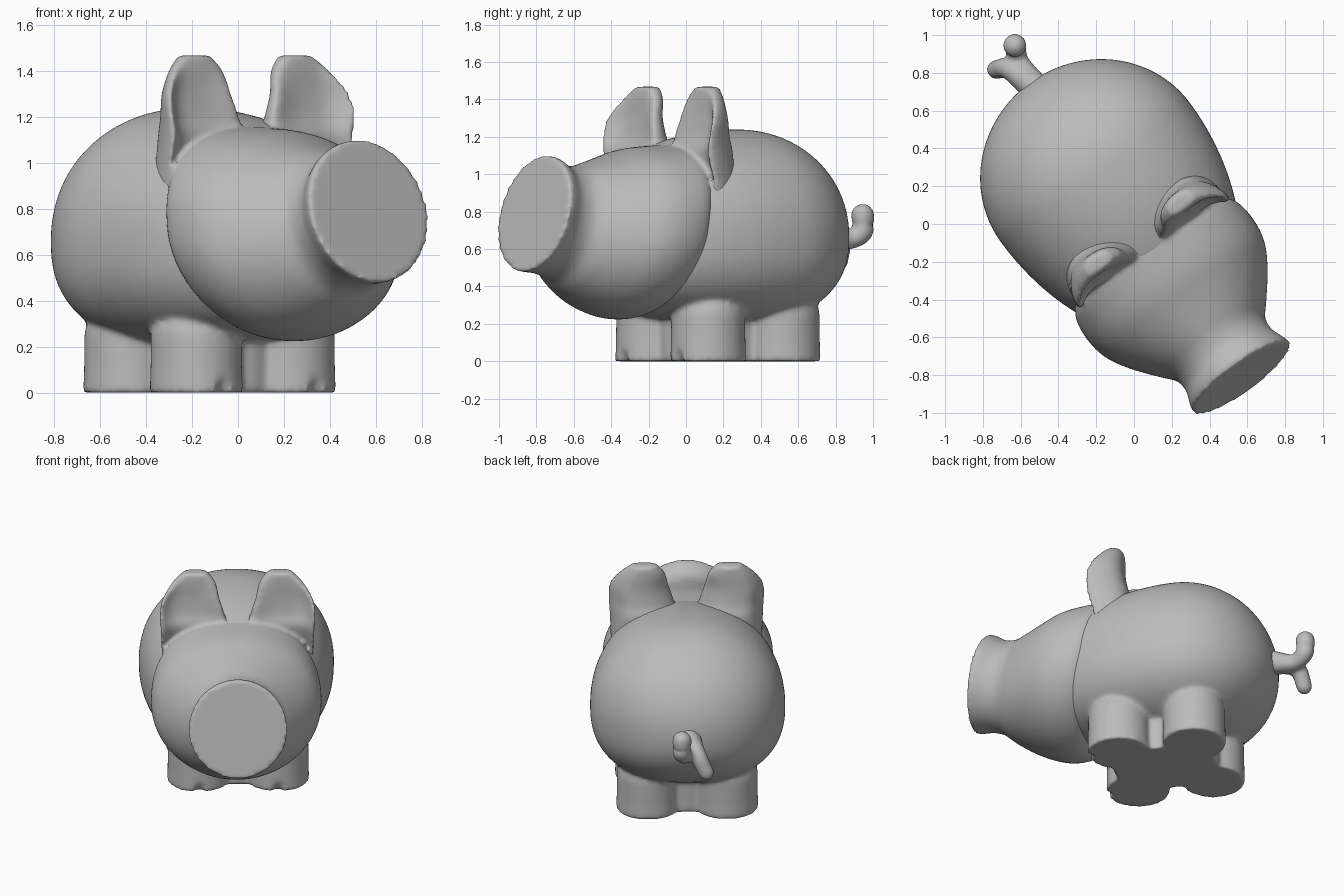
import bpy, bmesh, math
from mathutils import Vector, Matrix

if "Cube" in bpy.data.objects:
    bpy.data.objects.remove(bpy.data.objects["Cube"], do_unlink=True)

TURN = math.radians(36)   # the whole figure is turned towards its left
SIDES = 64

clay = bpy.data.materials.new("grey_clay")
clay.use_nodes = True
grey = (0.5, 0.5, 0.5, 1)
clay.diffuse_color = grey
clay.node_tree.nodes["Principled BSDF"].inputs["Base Color"].default_value = grey


def smooth_path(points, steps=6):
    """Catmull-Rom resampling of tuples of any length."""
    pts = [points[0], *points, points[-1]]
    out = []
    for a, b, c, d in zip(pts, pts[1:], pts[2:], pts[3:]):
        for i in range(steps):
            t = i / steps
            out.append([0.5 * (2 * q + (r - p) * t + (2 * p - 5 * q + 4 * r - s) * t * t
                               + (3 * q - p - 3 * r + s) * t ** 3)
                        for p, q, r, s in zip(a, b, c, d)])
    return out + [list(points[-1])]


def loft(bm, rings):
    """Closed skin over a list of point rings."""
    rows = [[bm.verts.new(p) for p in ring] for ring in rings]
    n = len(rows[0])
    faces = [bm.faces.new((a[i], a[(i + 1) % n], b[(i + 1) % n], b[i]))
             for a, b in zip(rows, rows[1:]) for i in range(n)]
    faces += [bm.faces.new(rows[0]), bm.faces.new(rows[-1])]
    bmesh.ops.recalc_face_normals(bm, faces=faces)


def angles(n=SIDES):
    return [2 * math.pi * i / n for i in range(n)]


def power(v, e):
    return math.copysign(abs(v) ** e, v)


def ball(bm, center, radius):
    bmesh.ops.create_uvsphere(bm, u_segments=32, v_segments=20, radius=radius,
                              matrix=Matrix.Translation(center))


def tube(bm, points):
    """Round tube along (x, y, z, radius) points with rounded ends."""
    path = smooth_path(points)
    rings = []
    for i, p in enumerate(path):
        ahead = Vector(path[min(i + 1, len(path) - 1)][:3])
        behind = Vector(path[max(i - 1, 0)][:3])
        turn = (ahead - behind).to_track_quat('Z', 'Y')
        rings.append([Vector(p[:3]) + turn @ Vector((math.cos(a), math.sin(a), 0)) * p[3]
                      for a in angles(20)])
    loft(bm, rings)
    for p in (path[0], path[-1]):
        ball(bm, p[:3], p[3])


def finish(bm, name, smoothing):
    """Fuse the overlapping parts into one soft skin."""
    mesh = bpy.data.meshes.new(name)
    bm.to_mesh(mesh)
    bm.free()
    mesh.materials.append(clay)
    ob = bpy.data.objects.new(name, mesh)
    bpy.context.collection.objects.link(ob)
    ob.rotation_euler.z = TURN
    remesh = ob.modifiers.new("fuse", 'REMESH')
    remesh.mode = 'VOXEL'
    remesh.voxel_size = 0.0135
    remesh.use_smooth_shade = True
    soft = ob.modifiers.new("soften", 'SMOOTH')
    soft.factor = 0.5
    soft.iterations = smoothing


# Torso: egg shape, long towards the front, blunt at the rear, full at the belly
bm = bmesh.new()
rings = []
for i in range(1, 48):
    t = math.pi * i / 48
    c, s = math.cos(t), math.sin(t)
    y = 0.34 + c * (0.59 if c > 0 else 0.98)
    belly = 0.47 * (s if c > 0 else s ** 0.6)
    ring = []
    for a in angles():
        up = math.sin(a)
        height, e = (0.58 * s, 0.95) if up > 0 else (belly, 0.82)
        ring.append((0.622 * s * power(math.cos(a), e) - 0.005, y, 0.66 + height * power(up, e)))
    rings.append(ring)
loft(bm, rings)

# Legs: stout columns, the front pair with a small toe cleft
for side in (-1, 1):
    for y, cleft in ((-0.035, 0.05), (0.457, 0)):
        rings = []
        for z, r in smooth_path([(0, 0.203), (0.1, 0.199), (0.2, 0.198), (0.27, 0.195), (0.34, 0.17)]):
            ring = []
            for a in angles():
                dent = cleft * max(0, 1 - z / 0.07) * math.exp(-((a - 1.5 * math.pi) / 0.12) ** 2)
                ring.append((side * 0.25 + (r - dent) * math.cos(a), y + (r - dent) * math.sin(a), z))
            rings.append(ring)
        loft(bm, rings)

# Web joining the four legs
loft(bm, [[(0.26 * math.cos(a), 0.21 + 0.34 * math.sin(a), z) for a in angles()] for z in (0, 0.4)])
finish(bm, "torso_and_legs", 10)

# Tail: a curl with one lobe up and one lobe down
bm = bmesh.new()
tube(bm, [(0, 0.89, 0.68, 0.08), (0.01, 1.05, 0.65, 0.055),
          (0.045, 1.13, 0.69, 0.058), (0.045, 1.135, 0.78, 0.062)])
tube(bm, [(0, 0.89, 0.68, 0.08), (-0.05, 1.05, 0.65, 0.058), (-0.11, 1.09, 0.535, 0.05)])
finish(bm, "curly_tail", 5)

# Head and snout: (forward, half width, bottom, top), each ring leaning back
bm = bmesh.new()
head = [(0.17, 0.48, 0.3, 1.08), (0.24, 0.53, 0.235, 1.15), (0.36, 0.543, 0.225, 1.15),
        (0.48, 0.52, 0.255, 1.135), (0.6, 0.45, 0.305, 1.1), (0.72, 0.355, 0.375, 1.065),
        (0.8, 0.29, 0.435, 1.045), (0.88, 0.28, 0.465, 1.05), (0.95, 0.305, 0.475, 1.09),
        (0.995, 0.318, 0.48, 1.1)]
rings = []
for f, w, low, high in smooth_path(head):
    mid, half = (low + high) / 2, (high - low) / 2
    ring = []
    for a in angles():
        up = math.sin(a)
        e = min(1, 0.8 + 0.25 * f) if up > 0 else 1   # squarer brow
        ring.append((w * power(math.cos(a), e) - 0.017, -f + 0.25 * half * up,
                     mid + half * power(up, e)))
    rings.append(ring)
loft(bm, rings)

# Ears: petals with a forward-hooked outer rim and a flared root
# (height, centre, half width, half thickness, hook depth)
ear = [(0.85, 0.43, 0.05, 0.05, 0.06), (1.0, 0.365, 0.12, 0.08, 0.1),
       (1.12, 0.285, 0.205, 0.1, 0.12), (1.2, 0.29, 0.205, 0.075, 0.13),
       (1.3, 0.3, 0.185, 0.06, 0.11), (1.4, 0.28, 0.14, 0.055, 0.05),
       (1.468, 0.27, 0.075, 0.048, 0.01)]
for side in (-1, 1):
    rings = []
    for z, mid, w, thick, hook in smooth_path(ear):
        ring = []
        for a in angles():
            out = math.cos(a)
            bend = hook * (out ** 3 if out > 0 else 0.5 * out ** 2)
            ring.append((side * (mid + w * power(out, 0.9)) - 0.005,
                         -0.05 + thick * power(math.sin(a), 0.7) - bend, z))
        rings.append(ring)
    loft(bm, rings)
    # Eyes: faint bumps
    ball(bm, (side * 0.265 - 0.01, -0.49, 0.995), 0.04)
finish(bm, "head_with_ears", 7)
